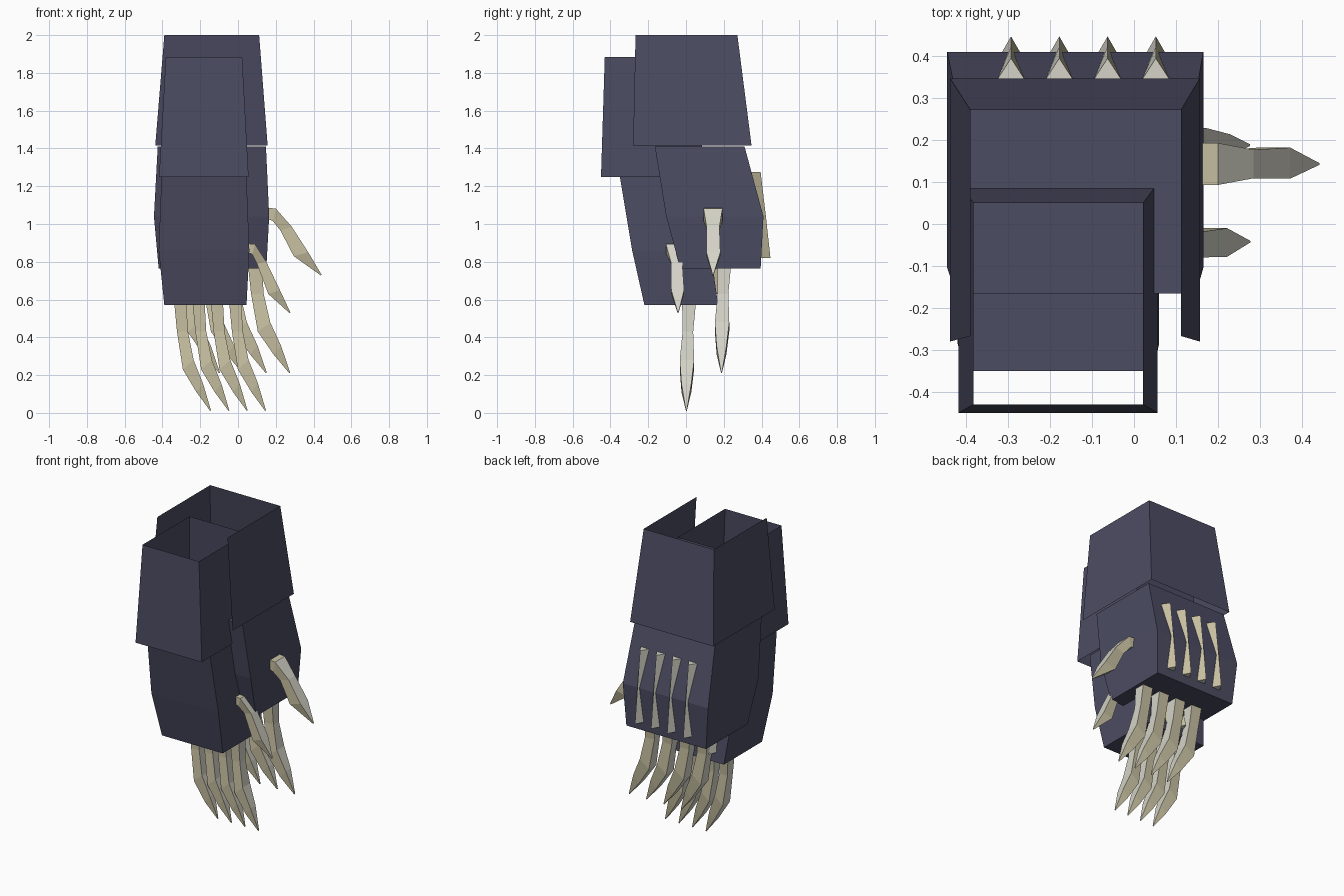
import bpy, bmesh

if "Cube" in bpy.data.objects:
    bpy.data.objects.remove(bpy.data.objects["Cube"])


def material(name, rgb):
    m = bpy.data.materials.new(name)
    m.diffuse_color = (*rgb, 1)
    m.use_nodes = True
    m.node_tree.nodes["Principled BSDF"].inputs["Base Color"].default_value = m.diffuse_color
    return m


NAVY = material("navy_cloth", (0.072, 0.072, 0.125))
CREAM = material("cream_bone", (0.58, 0.53, 0.36))
GREY = material("pale_grey_bone", (0.66, 0.65, 0.57))


def loft(name, rings, mats, caps=(True, True), skip=(), rule=None):
    """Skin equal-length rings of points; material comes from the face normal."""
    bm = bmesh.new()
    vs = [[bm.verts.new(p) for p in r] for r in rings]
    n = len(rings[0])
    for a, b in zip(vs, vs[1:]):
        for i in range(n):
            if i not in skip:
                j = (i + 1) % n
                bm.faces.new((a[i], a[j], b[j], b[i]))
    if caps[0]:
        bm.faces.new(vs[0][::-1])
    if caps[1]:
        bm.faces.new(vs[-1])
    bmesh.ops.recalc_face_normals(bm, faces=bm.faces[:])
    bm.normal_update()
    for f in bm.faces:
        f.material_index = rule(f.normal) if rule else 0
    me = bpy.data.meshes.new(name)
    bm.to_mesh(me)
    bm.free()
    for m in mats:
        me.materials.append(m)
    ob = bpy.data.objects.new(name, me)
    bpy.context.collection.objects.link(ob)
    return ob


def box_ring(z, x0, x1, y0, y1):
    return [(x0, y0, z), (x1, y0, z), (x1, y1, z), (x0, y1, z)]


# Mitten-like hands: top, knuckle and bottom sections
loft("large_hand", [box_ring(0.765, -0.42, 0.15, -0.03, 0.395),
                    box_ring(1.04, -0.445, 0.165, -0.105, 0.41),
                    box_ring(1.41, -0.425, 0.148, -0.165, 0.31)], [NAVY])
loft("small_hand", [box_ring(0.57, -0.39, 0.045, -0.22, 0.17),
                    box_ring(0.86, -0.42, 0.06, -0.285, 0.13),
                    box_ring(1.25, -0.405, 0.045, -0.35, 0.035)], [NAVY])

# Flared open cuffs; the large one has no front wall
loft("large_cuff", [box_ring(1.415, -0.438, 0.157, -0.28, 0.347),
                    box_ring(2.0, -0.39, 0.112, -0.267, 0.272)],
     [NAVY], caps=(False, False), skip=(0,))
loft("small_cuff", [box_ring(1.25, -0.418, 0.056, -0.45, 0.096),
                    box_ring(1.885, -0.382, 0.022, -0.43, 0.05)],
     [NAVY], caps=(False, False))


def bone_rule(n):
    return 0 if abs(n.y) > 0.7 or n.z > 0.9 else 1


def claw(name, sections):
    """Sections: inner x, z, outer x, z, centre y, half width."""
    rings = [[(xa, y - h, za), (xb, y - h, zb), (xb, y + h, zb), (xa, y + h, za)]
             for xa, za, xb, zb, y, h in sections]
    loft(name, rings, [CREAM, GREY], rule=bone_rule)


# Finger claws, curving sideways toward the tip
CURVE = [(-0.195, 0.60, -0.13, 0.60, 0.015, 0.038),
         (-0.178, 0.42, -0.120, 0.42, 0.008, 0.028),
         (-0.147, 0.22, -0.090, 0.27, 0.003, 0.038),
         (-0.075, 0.10, -0.040, 0.145, 0.0, 0.026),
         (-0.002, 0.0, 0.002, 0.003, 0.0, 0.002)]
for i in range(4):
    for size, x, y, z, s in (("small", -0.145 + 0.097 * i, 0.002, 0.01, 1.0),
                             ("large", -0.098 + 0.124 * i, 0.188, 0.21, 1.15)):
        claw(f"{size}_finger_claw_{i + 1}",
             [(x + s * a, z + b, x + s * c, z + d, y + e, h) for a, b, c, d, e, h in CURVE])

# Thumb claws on the outer side
claw("large_thumb_claw", [(0.15, 1.03, 0.15, 1.086, 0.143, 0.05),
                          (0.185, 1.015, 0.20, 1.082, 0.143, 0.05),
                          (0.225, 0.965, 0.285, 0.985, 0.143, 0.034),
                          (0.295, 0.83, 0.372, 0.85, 0.145, 0.037),
                          (0.438, 0.728, 0.442, 0.732, 0.143, 0.002)])
claw("small_thumb_claw", [(0.035, 0.855, 0.035, 0.898, -0.068, 0.04),
                          (0.075, 0.84, 0.09, 0.893, -0.066, 0.04),
                          (0.10, 0.79, 0.15, 0.80, -0.050, 0.03),
                          (0.16, 0.63, 0.222, 0.65, -0.044, 0.034),
                          (0.273, 0.528, 0.277, 0.532, -0.042, 0.002)])


# Ridged bow-tie spikes along the back of each hand
def spike(name, x, levels):
    rings = [[(x - h, y, z), (x, y + d, z), (x + h, y, z)] for z, y, d, h in levels]
    loft(name, rings, [CREAM, GREY], rule=lambda n: 0 if n.x > 0.1 else 1)


for i in range(4):
    spike(f"large_back_spike_{i + 1}", -0.293 + 0.115 * i,
          [(1.275, 0.347, 0.048, 0.031), (1.04, 0.395, 0.028, 0.014),
           (0.82, 0.393, 0.054, 0.031)])
    spike(f"small_back_spike_{i + 1}", -0.31 + 0.09 * i,
          [(1.03, 0.085, 0.042, 0.025), (0.84, 0.125, 0.024, 0.011),
           (0.63, 0.155, 0.058, 0.025)])
